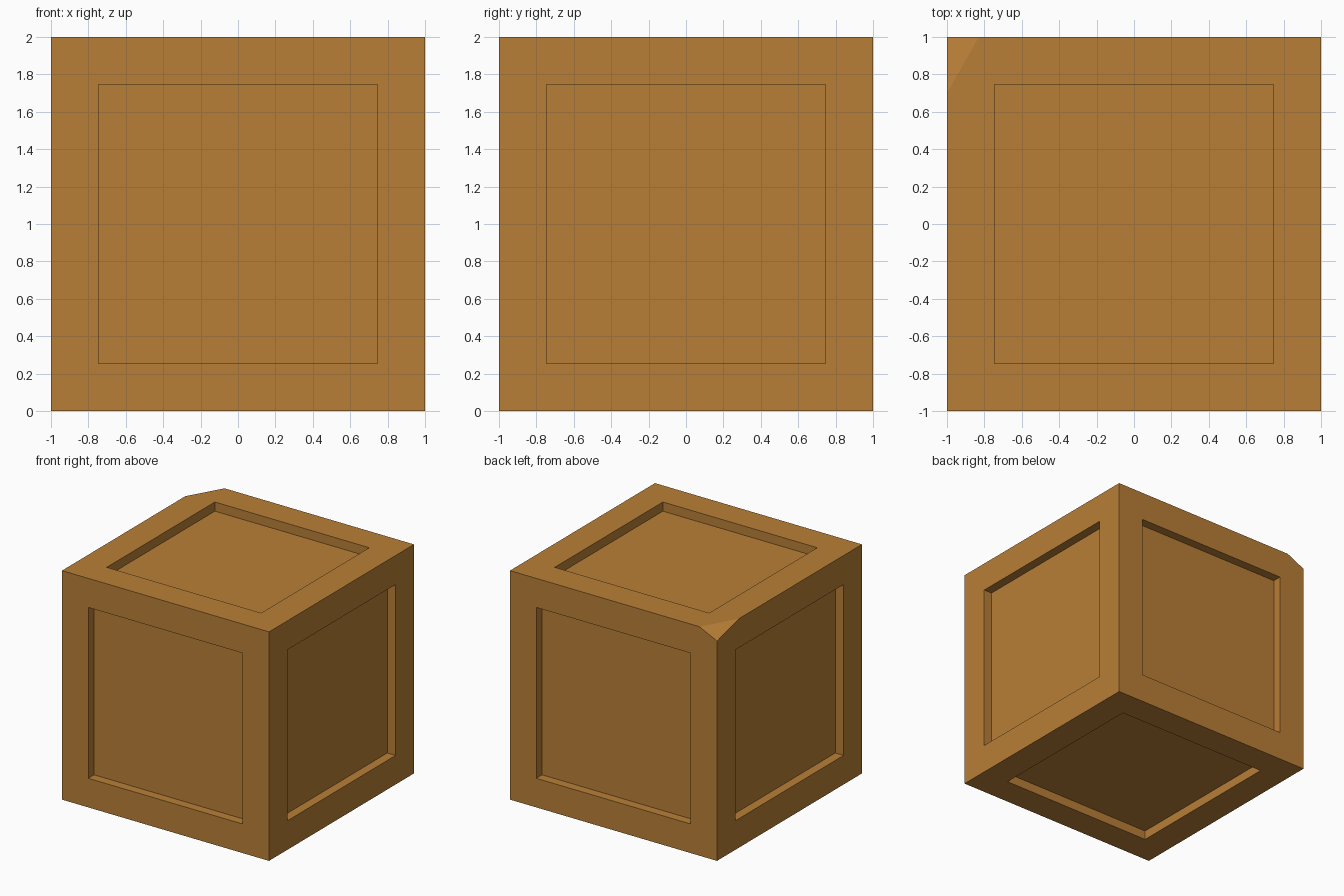
import bpy, bmesh
from mathutils import Vector

if "Cube" in bpy.data.objects:
    bpy.data.objects.remove(bpy.data.objects["Cube"])

PANEL = 0.746   # half width of each recessed panel
DEPTH = 0.08    # recess depth

wood = bpy.data.materials.new("warm brown wood")
wood.diffuse_color = (0.485, 0.212, 0.038, 1)
wood.use_nodes = True
wood.node_tree.nodes["Principled BSDF"].inputs["Base Color"].default_value = wood.diffuse_color

# Crate body
bm = bmesh.new()
bmesh.ops.create_cube(bm, size=2)

# Recessed square panel on every side
sides = list(bm.faces)
bmesh.ops.inset_individual(bm, faces=sides, thickness=1 - PANEL, use_even_offset=True)
bmesh.ops.inset_individual(bm, faces=sides, thickness=0, depth=-DEPTH)
bmesh.ops.translate(bm, verts=bm.verts, vec=(0, 0, 1))

# Chipped back left top corner: slice along a plane through three edge points
a, b, c = Vector((-0.83, 1, 2)), Vector((-1, 0.70, 2)), Vector((-1, 1, 1.92))
normal = (b - a).cross(c - a).normalized()
if normal.dot(Vector((-1, 1, 2)) - a) < 0:
    normal = -normal
cut = bmesh.ops.bisect_plane(bm, geom=bm.verts[:] + bm.edges[:] + bm.faces[:],
                             plane_co=a, plane_no=normal, clear_outer=True)
edges = [g for g in cut["geom_cut"] if isinstance(g, bmesh.types.BMEdge)]
bmesh.ops.holes_fill(bm, edges=edges, sides=0)
bmesh.ops.recalc_face_normals(bm, faces=bm.faces)

mesh = bpy.data.meshes.new("crate")
bm.to_mesh(mesh)
bm.free()
mesh.materials.append(wood)
bpy.context.collection.objects.link(bpy.data.objects.new("crate", mesh))
